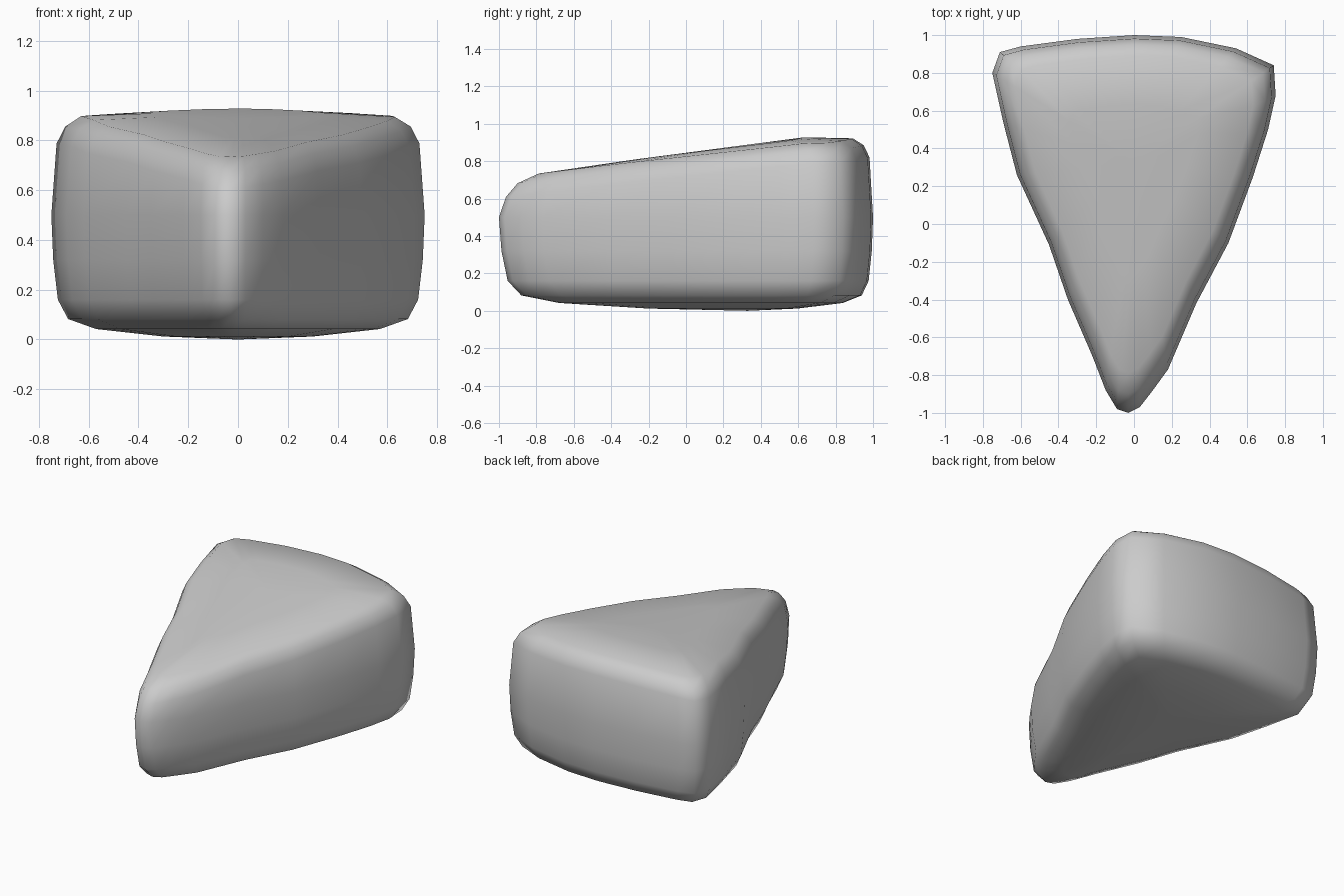
import bpy, bmesh

if "Cube" in bpy.data.objects:
    bpy.data.objects.remove(bpy.data.objects["Cube"])

# Widest outline of the wedge, seen from above
outline = [(-0.03, -1.0), (0.03, -0.97), (0.10, -0.88), (0.18, -0.77), (0.33, -0.42),
           (0.50, -0.10), (0.63, 0.25), (0.71, 0.50), (0.75, 0.68), (0.74, 0.84),
           (0.54, 0.93), (0.25, 0.99), (0.0, 1.0), (-0.30, 0.98), (-0.60, 0.94),
           (-0.71, 0.91), (-0.75, 0.80), (-0.69, 0.53), (-0.62, 0.26), (-0.45, -0.11),
           (-0.35, -0.40), (-0.22, -0.70), (-0.15, -0.88), (-0.09, -0.98)]
CY = 0.33  # point the rings shrink towards


def top_z(x, y):
    # sloping, slightly crowned top
    return min(0.93, 0.845 + 0.131 * y) - 0.03 * (x / 0.7) ** 2


# (scale, height, measured from the sloping top?)
levels = [(0.40, 0.012, False), (0.76, 0.042, False), (0.91, 0.082, False),
          (0.965, 0.16, False), (0.99, 0.32, False), (1.0, 0.50, False),
          (0.972, -0.11, True), (0.925, -0.045, True), (0.84, -0.008, True),
          (0.45, 0.0, True)]

bm = bmesh.new()
rings = []
for s, h, from_top in levels:
    ring = []
    for px, py in outline:
        x, y = px * s, CY + (py - CY) * s
        ring.append(bm.verts.new((x, y, top_z(x, y) + h if from_top else h)))
    rings.append(ring)

# Side bands
n = len(outline)
for a, b in zip(rings, rings[1:]):
    for i in range(n):
        j = (i + 1) % n
        bm.faces.new((a[i], a[j], b[j], b[i]))

# Bottom and top fans
for ring, z in ((rings[0], 0.0), (rings[-1], top_z(0, CY))):
    c = bm.verts.new((0, CY, z))
    for i in range(n):
        bm.faces.new((ring[i], ring[(i + 1) % n], c))

bmesh.ops.recalc_face_normals(bm, faces=bm.faces)
for f in bm.faces:
    f.smooth = True
mesh = bpy.data.meshes.new("wedge_stone")
bm.to_mesh(mesh)
bm.free()
bpy.context.collection.objects.link(bpy.data.objects.new("wedge_stone", mesh))
